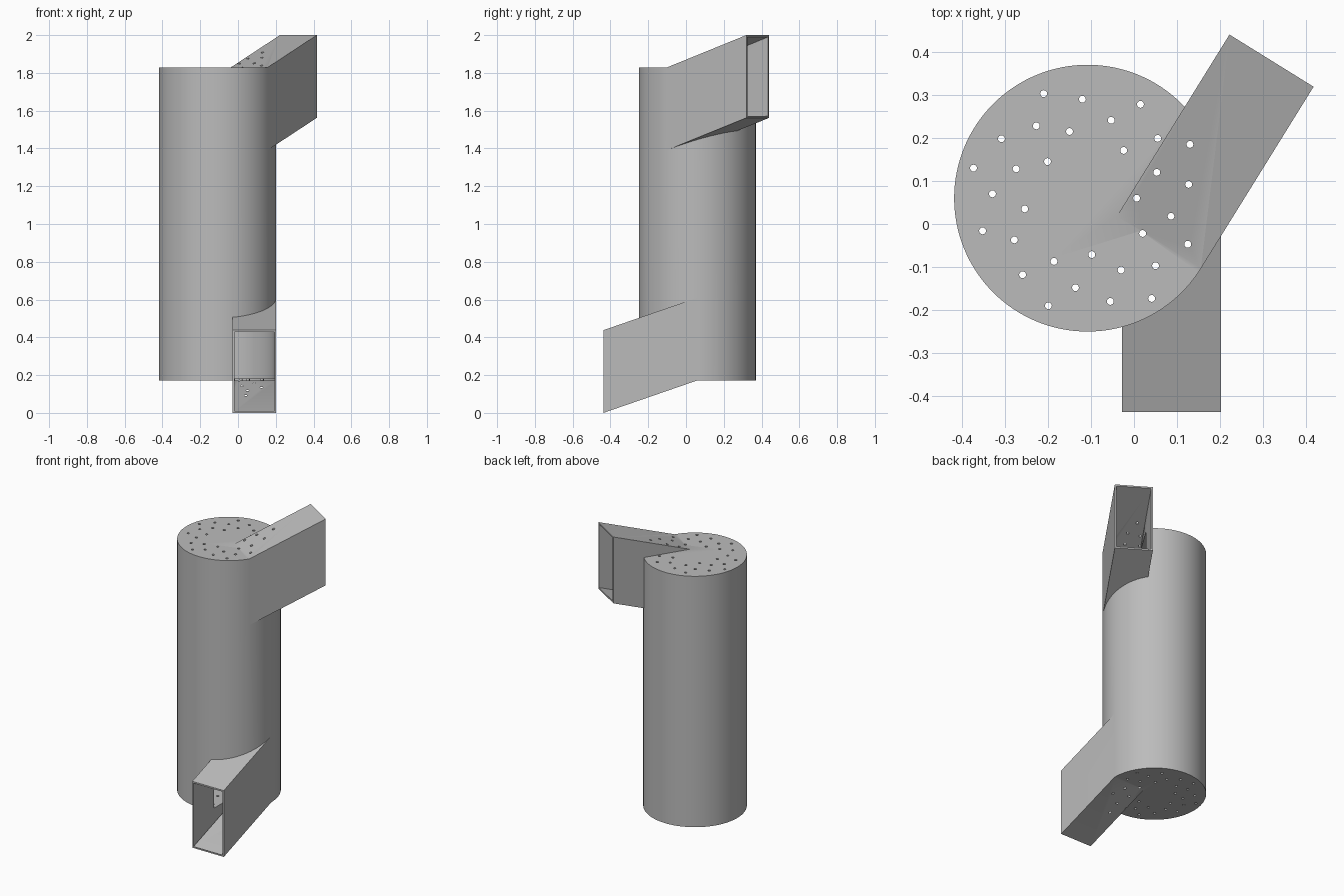
import bpy, bmesh, math
from mathutils import Vector

if "Cube" in bpy.data.objects:
    bpy.data.objects.remove(bpy.data.objects["Cube"])

AXIS = Vector((-0.108, 0.06, 0))
RADIUS, WALL, HEIGHT = 0.31, 0.01, 2.0
BASE, REACH, DUCT_TALL, DUCT_WIDE = 0.172, 0.497, 0.438, 0.23
SLOPE = BASE / REACH

steel = bpy.data.materials.new("plain grey metal")
steel.use_nodes = True
grey = (0.5, 0.5, 0.5, 1)
steel.diffuse_color = grey
steel.node_tree.nodes["Principled BSDF"].inputs["Base Color"].default_value = grey


def make_object(name, bm):
    bmesh.ops.recalc_face_normals(bm, faces=bm.faces)
    mesh = bpy.data.meshes.new(name)
    bm.to_mesh(mesh)
    bm.free()
    mesh.materials.append(steel)
    obj = bpy.data.objects.new(name, mesh)
    bpy.context.collection.objects.link(obj)
    return obj


def add_tube(bm, centre, radius, low, high, sides):
    made = bmesh.ops.create_cone(bm, cap_ends=True, segments=sides, radius1=radius,
                                 radius2=radius, depth=high - low)
    bmesh.ops.translate(bm, verts=made["verts"],
                        vec=(centre[0], centre[1], (low + high) / 2))


def drum(name, inset):
    bm = bmesh.new()
    add_tube(bm, AXIS, RADIUS - inset, BASE + inset, HEIGHT - BASE - inset, 128)
    return make_object(name, bm)


def duct(name, outward, side, flipped, inset, extra):
    """Sloping box, tangent to the drum, extruded across its width."""
    reach = REACH + extra
    drop = SLOPE * reach
    low, high = BASE + inset, BASE + DUCT_TALL - inset
    profile = [(0, low), (reach, low - drop), (reach, high - drop), (0, high)]
    bm = bmesh.new()
    rings = []
    for s in (RADIUS - DUCT_WIDE + inset, RADIUS - inset):
        ring = []
        for t, z in profile:
            point = AXIS + side * s + outward * t
            point.z = HEIGHT - z if flipped else z
            ring.append(bm.verts.new(point))
        rings.append(ring)
        bm.faces.new(ring)
    for i in range(4):
        j = (i + 1) % 4
        bm.faces.new((rings[0][i], rings[0][j], rings[1][j], rings[1][i]))
    return make_object(name, bm)


def combine(target, tool, operation):
    mod = target.modifiers.new(operation.lower(), "BOOLEAN")
    mod.operation, mod.solver, mod.object = operation, "EXACT", tool
    bpy.ops.object.select_all(action="DESELECT")
    bpy.context.view_layer.objects.active = target
    target.select_set(True)
    bpy.ops.object.modifier_apply(modifier=mod.name)
    bpy.data.objects.remove(tool)


# Inlet at the bottom front, outlet at the top back, both tangent to the drum
turn = math.radians(58.2)
ducts = [
    ("inlet_duct", Vector((0, -1, 0)), Vector((1, 0, 0)), False),
    ("outlet_duct", Vector((math.cos(turn), math.sin(turn), 0)),
     Vector((math.sin(turn), -math.cos(turn), 0)), True),
]

# Outer shell, then hollow it out
housing = drum("drum_housing", 0)
for spec in ducts:
    combine(housing, duct(*spec, 0, 0), "UNION")
combine(housing, drum("drum_hollow", WALL), "DIFFERENCE")
for spec in ducts:
    combine(housing, duct(*spec, WALL, 0.1), "DIFFERENCE")

# Scattered perforations through both end plates
holes = [
    (-.21, .303), (-.12, .29), (.015, .278), (-.053, .241), (-.15, .215), (-.227, .228),
    (-.308, .198), (-.373, .13), (-.274, .128), (-.201, .145), (-.329, .07), (-.254, .035),
    (-.352, -.016), (-.278, -.037), (-.259, -.118), (-.186, -.087), (-.199, -.19),
    (-.136, -.148), (-.098, -.071), (-.055, -.18), (-.03, -.107), (.041, -.173),
    (.05, -.097), (.02, -.022), (.125, -.047), (.086, .018), (.006, .06), (.127, .092),
    (.053, .12), (.13, .185), (.055, .199), (-.024, .171),
]
bm = bmesh.new()
for hole in holes:
    add_tube(bm, hole, 0.008, -0.1, HEIGHT + 0.1, 16)
combine(housing, make_object("drill", bm), "DIFFERENCE")

# Smooth drum with crisp rims
bpy.ops.object.select_all(action="DESELECT")
housing.select_set(True)
bpy.context.view_layer.objects.active = housing
bpy.ops.object.shade_smooth_by_angle(angle=math.radians(25))
